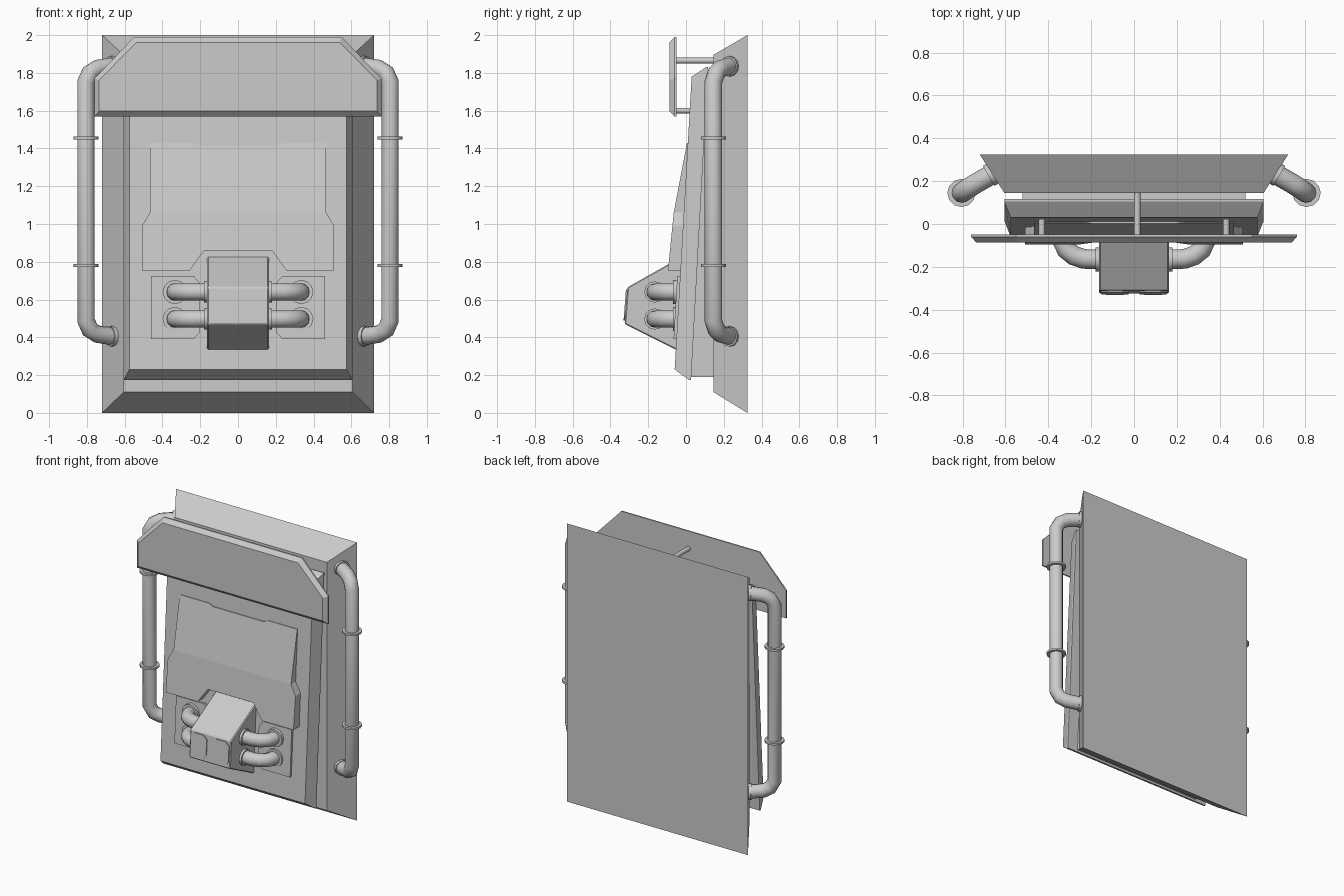
import bpy, bmesh
from math import pi
from mathutils import Vector

cube = bpy.data.objects.get("Cube")
if cube:
    bpy.data.objects.remove(cube, do_unlink=True)

metal = bpy.data.materials.new("plain grey metal")
metal.use_nodes = True
GREY = (0.6, 0.6, 0.6, 1)
metal.diffuse_color = GREY
for node in metal.node_tree.nodes:
    if node.type == 'BSDF_PRINCIPLED':
        node.inputs["Base Color"].default_value = GREY


def add(name, mesh):
    mesh.materials.clear()
    mesh.materials.append(metal)
    ob = bpy.data.objects.new(name, mesh)
    bpy.context.scene.collection.objects.link(ob)
    return ob


def loft(name, rings):
    """Closed solid through rings of equal point count."""
    bm = bmesh.new()
    loops = [[bm.verts.new(p) for p in ring] for ring in rings]
    n = len(loops[0])
    for a, b in zip(loops, loops[1:]):
        for i in range(n):
            j = (i + 1) % n
            bm.faces.new((a[i], a[j], b[j], b[i]))
    bm.faces.new(loops[0])
    bm.faces.new(loops[-1])
    bmesh.ops.recalc_face_normals(bm, faces=bm.faces)
    mesh = bpy.data.meshes.new(name)
    bm.to_mesh(mesh)
    bm.free()
    return add(name, mesh)


def rect(hx, z0, z1, y0, y1):
    """Rectangle facing forward, y0 at its bottom and y1 at its top."""
    return [(-hx, y0, z0), (hx, y0, z0), (hx, y1, z1), (-hx, y1, z1)]


def mirrored(half):
    """Close a right-half outline of (x, z) with its mirror image."""
    return half + [(-x, z) for x, z in reversed(half)]


def tube(name, points, radius):
    curve = bpy.data.curves.new(name, 'CURVE')
    curve.dimensions = '3D'
    curve.bevel_depth = radius
    curve.bevel_resolution = 4
    curve.use_fill_caps = True
    spline = curve.splines.new('POLY')
    spline.points.add(len(points) - 1)
    for p, co in zip(spline.points, points):
        p.co = (*co, 1)
    temp = bpy.data.objects.new(name, curve)
    bpy.context.scene.collection.objects.link(temp)
    bpy.context.view_layer.update()
    mesh = bpy.data.meshes.new_from_object(
        temp.evaluated_get(bpy.context.evaluated_depsgraph_get()))
    bpy.data.objects.remove(temp, do_unlink=True)
    bpy.data.curves.remove(curve)
    ob = add(name, mesh)
    bpy.ops.object.select_all(action='DESELECT')
    bpy.context.view_layer.objects.active = ob
    ob.select_set(True)
    bpy.ops.object.shade_smooth_by_angle(angle=pi / 5)
    return ob


def collar(name, centre, direction, radius, thick):
    c, d = Vector(centre), Vector(direction).normalized() * thick / 2
    tube(name, [c - d, c + d], radius)


def panel_y(z):
    """Front surface of the leaning panel."""
    return -0.06 + (z - 0.23) * 0.058


# Wall plate with sloped edges
loft("wall_plate", [rect(0.72, 0, 2, 0.325, 0.325),
                    rect(0.605, 0.11, 1.895, 0.145, 0.145)])

# Leaning panel and the block behind it
loft("panel", [rect(0.605, 0.175, 1.83, 0.027, 0.117),
               rect(0.605, 0.175, 1.83, 0.015, 0.105),
               rect(0.575, 0.23, 1.78, -0.06, 0.03)])
loft("panel_backing", [rect(0.52, 0.19, 1.8, 0.15, 0.15),
                       rect(0.52, 0.19, 1.8, 0.02, 0.105)])

# Folded shield on the panel; the fold splits it into two solids
upper = mirrored([(0.467, 1.06), (0.467, 1.43), (0.24, 1.43), (0.2, 1.415)])
lower = mirrored([(0.18, 0.86), (0.255, 0.755), (0.508, 0.755),
                  (0.508, 0.99), (0.467, 1.06)])


def shield_y(z):
    return -0.065 + (z - 1.06) * (0.19 if z > 1.06 else 0.1)


for name, outline in (("shield_top", upper), ("shield_bottom", lower)):
    loft(name, [[(x, panel_y(z) + 0.01, z) for x, z in outline],
                [(x, shield_y(z), z) for x, z in outline]])

# Head board with a bevelled rim
board_back = mirrored([(0.76, 1.57), (0.76, 1.77), (0.55, 1.99)])
board_front = mirrored([(0.735, 1.597), (0.735, 1.762), (0.538, 1.962)])
loft("head_board", [[(x, y, z) for x, z in o] for y, o in
                    ((-0.05, board_back), (-0.06, board_back), (-0.087, board_front))])
tube("board_rod_centre", [(0.015, -0.055, 1.865), (0.015, 0.16, 1.865)], 0.016)

# Central box
profile = [(0, 0.84), (-0.31, 0.665), (-0.325, 0.47), (-0.055, 0.335), (0, 0.335)]
box = loft("central_box", [[(x, y, z) for y, z in profile] for x in (-0.163, 0.163)])
bevel = box.modifiers.new("soft_edges", 'BEVEL')
bevel.width = 0.006
bevel.segments = 1

# Parts repeated on both sides
for s, side in ((1, "left"), (-1, "right")):
    tube(f"board_rod_{side}", [(s * 0.43, -0.055, 1.6), (s * 0.43, 0.04, 1.6)], 0.015)

    # Cut-corner plate on the face of the box
    x0, x1, z0, z1, c = 0.025, 0.152, 0.488, 0.652, 0.028
    plate = [(x0 + c, z0), (x1 - c, z0), (x1, z0 + c), (x1, z1 - c),
             (x1 - c, z1), (x0 + c, z1), (x0, z1 - c), (x0, z0 + c)]
    loft(f"box_plate_{side}",
         [[(s * x, -0.325 + (z - 0.47) * 0.077 + d, z) for x, z in plate]
          for d in (0.002, -0.007)])

    # Mounting plate on the panel
    mount = [(0.2, 0.43), (0.235, 0.39), (0.46, 0.39), (0.46, 0.725),
             (0.235, 0.725), (0.2, 0.685)]
    loft(f"mount_plate_{side}",
         [[(s * x, panel_y(z) + d, z) for x, z in mount] for d in (0.01, -0.015)])

    # Short elbow pipes from the box into the panel
    for z, level in ((0.64, "upper"), (0.497, "lower")):
        tube(f"elbow_{level}_{side}",
             [(s * x, y, z) for x, y in ((0.15, -0.165), (0.235, -0.163), (0.28, -0.148),
                                         (0.315, -0.12), (0.332, -0.085), (0.335, -0.02))], 0.046)
        collar(f"elbow_box_collar_{level}_{side}", (s * 0.17, -0.165, z), (1, 0, 0), 0.056, 0.02)
        collar(f"elbow_panel_collar_{level}_{side}", (s * 0.335, -0.055, z), (0, 1, 0), 0.064, 0.03)

    # Long side pipe with rings
    path = [(0.64, 0.245, 1.838), (0.745, 0.185, 1.823), (0.783, 0.16, 1.8),
            (0.805, 0.145, 1.75), (0.805, 0.145, 0.49), (0.783, 0.16, 0.44),
            (0.745, 0.185, 0.417), (0.64, 0.245, 0.402)]
    path = [(s * x, y, z) for x, y, z in path]
    tube(f"side_pipe_{side}", path, 0.047)
    for z, level in ((1.455, "upper"), (0.78, "lower")):
        collar(f"side_ring_{level}_{side}", (s * 0.805, 0.145, z), (0, 0, 1), 0.066, 0.014)
    for end, z in (("top", 1.835), ("bottom", 0.405)):
        collar(f"side_pipe_foot_{end}_{side}", (s * 0.665, 0.232, z), (s * 0.87, -0.5, 0), 0.054, 0.03)
